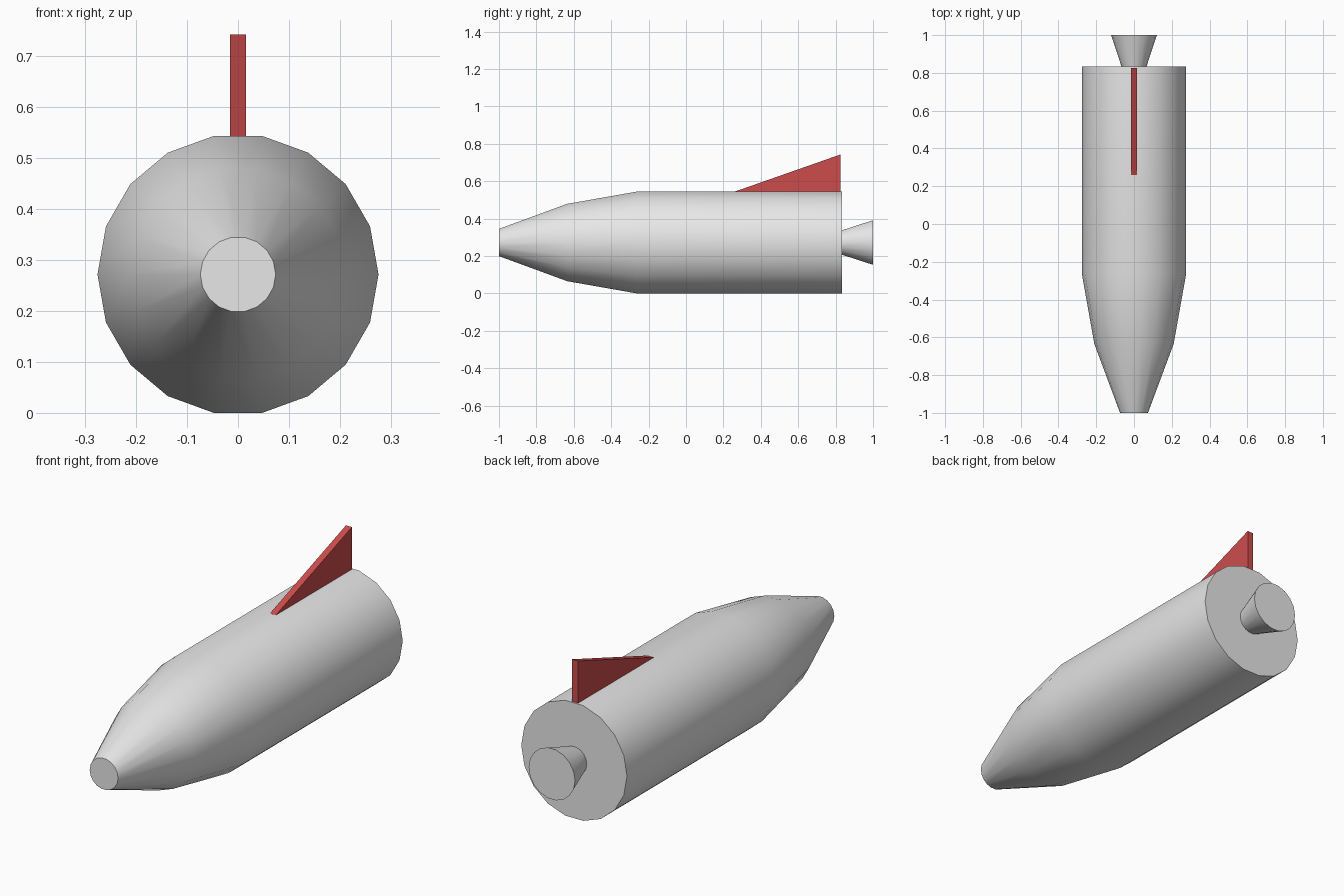
import bpy, bmesh
from math import sin, cos, radians, tau

SIDES = 18
AXIS_Z = 0.272

cube = bpy.data.objects.get("Cube")
if cube:
    bpy.data.objects.remove(cube, do_unlink=True)


def material(name, rgb):
    mat = bpy.data.materials.new(name)
    mat.use_nodes = True
    mat.diffuse_color = (*rgb, 1)
    mat.node_tree.nodes["Principled BSDF"].inputs["Base Color"].default_value = (*rgb, 1)
    return mat


def finish(name, bm, mat):
    bmesh.ops.recalc_face_normals(bm, faces=bm.faces)
    mesh = bpy.data.meshes.new(name)
    bm.to_mesh(mesh)
    bm.free()
    mesh.materials.append(mat)
    obj = bpy.data.objects.new(name, mesh)
    bpy.context.collection.objects.link(obj)
    bpy.ops.object.select_all(action="DESELECT")
    obj.select_set(True)
    bpy.context.view_layer.objects.active = obj
    bpy.ops.object.shade_smooth_by_angle(angle=radians(30))
    return obj


def lathe(name, profile, mat):
    """Capped round body along y from (y, radius) pairs."""
    bm = bmesh.new()
    angles = [tau * i / SIDES for i in range(SIDES)]
    rings = [[bm.verts.new((r * cos(a), y, AXIS_Z + r * sin(a))) for a in angles]
             for y, r in profile]
    for near, far in zip(rings, rings[1:]):
        for i in range(SIDES):
            j = (i + 1) % SIDES
            bm.faces.new((near[i], near[j], far[j], far[i]))
    bm.faces.new(rings[0])
    bm.faces.new(rings[-1])
    return finish(name, bm, mat)


def plate(name, outline, thickness, mat):
    """Upright plate from (y, z) points, centred on x = 0."""
    bm = bmesh.new()
    face = bm.faces.new([bm.verts.new((-thickness / 2, y, z)) for y, z in outline])
    out = bmesh.ops.extrude_face_region(bm, geom=[face])
    moved = [g for g in out["geom"] if isinstance(g, bmesh.types.BMVert)]
    bmesh.ops.translate(bm, verts=moved, vec=(thickness, 0, 0))
    return finish(name, bm, mat)


grey = material("hull grey", (0.8, 0.8, 0.8))
red = material("fin red", (0.61, 0.073, 0.073))

# Tapered hull with a blunt nose
lathe("hull", [(-1, 0.074), (-0.635, 0.21), (-0.265, 0.276), (0.834, 0.276)], grey)

# Flared engine nozzle
lathe("nozzle", [(0.83, 0.065), (1, 0.121)], grey)

# Swept tail fin, set slightly into the hull
plate("tail_fin", [(0.26, 0.535), (0.26, 0.544), (0.827, 0.743), (0.827, 0.535)], 0.031, red)
